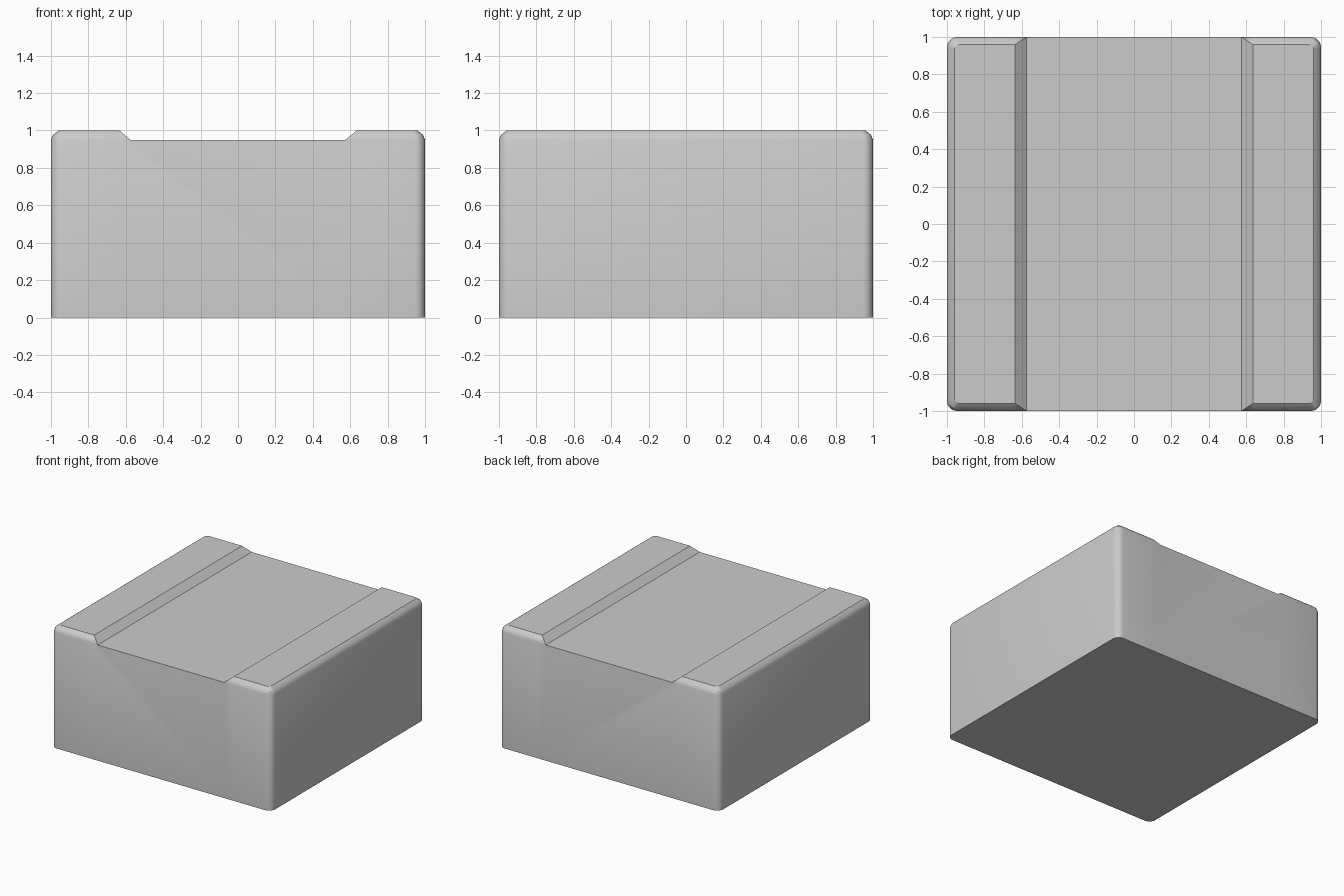
import bpy, bmesh
from math import sin, cos, pi

if "Cube" in bpy.data.objects:
    bpy.data.objects.remove(bpy.data.objects["Cube"])

RIDGE, FLOOR = 0.635, 0.575   # outer and inner x of the channel slopes
SEG = 5                       # segments per rounded corner
# (height, inset, corner radius) of each outline level, bottom to top
LEVELS = [(0, 0, 0.055), (0.95, 0, 0.055), (0.977, 0.011, 0.045), (1.0, 0.04, 0.03)]

bm = bmesh.new()


def outline(s, z, inset, r):
    """Open outline round one end of the block, from front to back."""
    c = 1 - inset - r
    pts = [(RIDGE, -1 + inset)]
    for sy, a0 in ((-1, -pi / 2), (1, 0)):
        for i in range(SEG + 1):
            a = a0 + pi / 2 * i / SEG
            pts.append((c + r * cos(a), sy * c + r * sin(a)))
    pts.append((RIDGE, 1 - inset))
    return [bm.verts.new((s * x, y, z)) for x, y in pts]


ends = {}
for s in (1, -1):
    # Side walls, rounded rim and ridge top
    rings = [outline(s, *lv) for lv in LEVELS]
    for a, b in zip(rings, rings[1:]):
        for i in range(len(a) - 1):
            bm.faces.new((a[i], a[i + 1], b[i + 1], b[i]))
    bm.faces.new(rings[3])
    # Channel slope with its small end facets
    inner = [bm.verts.new((s * FLOOR, y, 0.95)) for y in (-1, 1)]
    for k, v in zip((0, -1), inner):
        bm.faces.new((rings[1][k], rings[2][k], v))
        bm.faces.new((rings[2][k], rings[3][k], v))
    bm.faces.new((rings[3][0], rings[3][-1], inner[1], inner[0]))
    ends[s] = (rings, inner)

# Channel floor, front and back walls, underside
(rr, ri), (lr, li) = ends[1], ends[-1]
bm.faces.new((ri[0], ri[1], li[1], li[0]))
for k in (0, -1):
    bm.faces.new((lr[0][k], rr[0][k], rr[1][k], ri[k], li[k], lr[1][k]))
bm.faces.new(rr[0] + lr[0][::-1])
bmesh.ops.recalc_face_normals(bm, faces=bm.faces)

mesh = bpy.data.meshes.new("channel_block")
bm.to_mesh(mesh)
bm.free()
block = bpy.data.objects.new("channel_block", mesh)
bpy.context.collection.objects.link(block)
bpy.context.view_layer.objects.active = block
block.select_set(True)
bpy.ops.object.shade_smooth_by_angle(angle=0.56)
